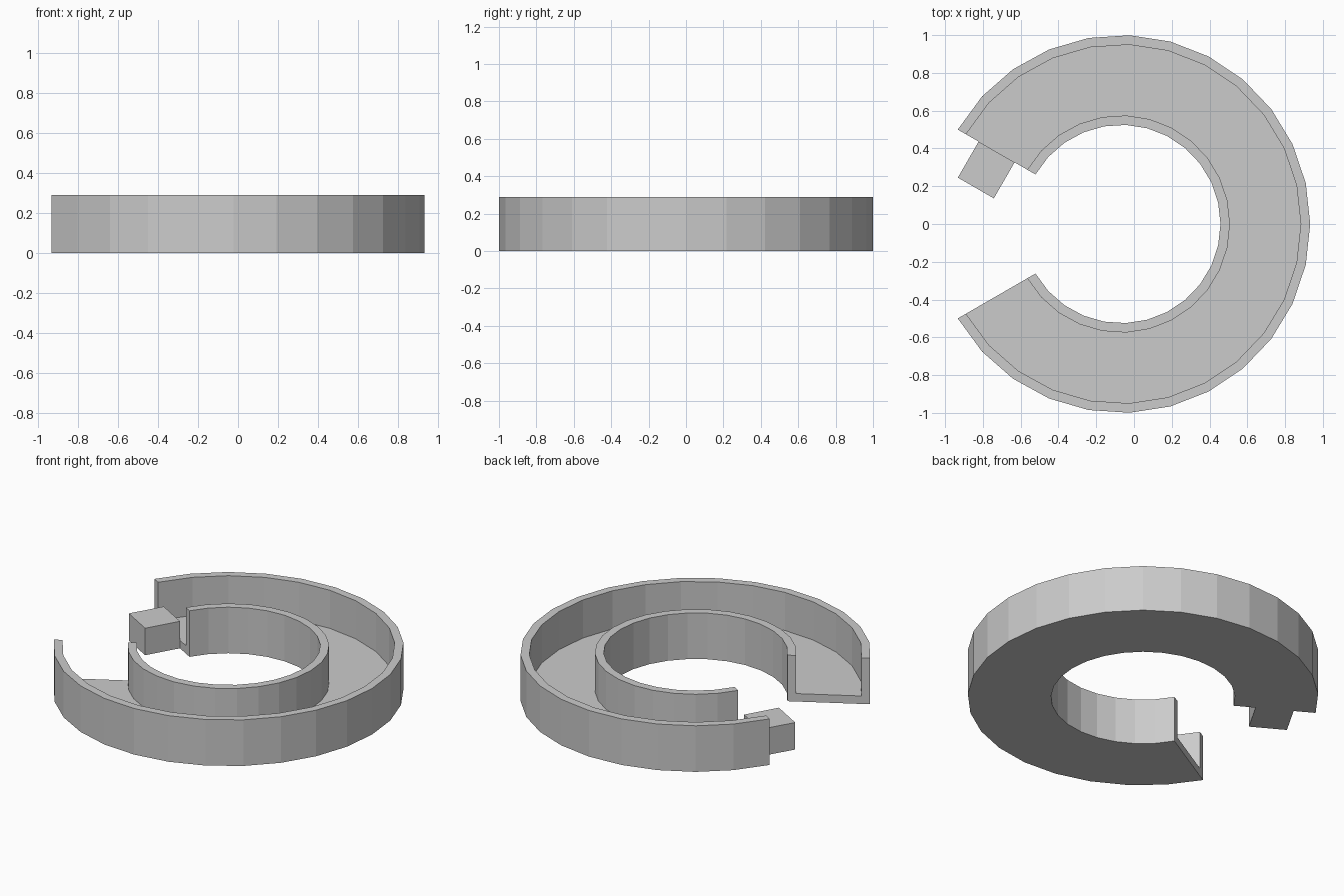
import bpy, bmesh, math
from mathutils import Vector

cube = bpy.data.objects.get("Cube")
if cube:
    bpy.data.objects.remove(cube, do_unlink=True)

CENTRE = Vector((-0.067, 0, 0))
R_OUT, R_IN, WALL, HEIGHT = 1.0, 0.525, 0.05, 0.29
SEGMENTS, END = 24, math.radians(150)

grey = bpy.data.materials.new("plain_grey")
grey.use_nodes = True
grey.diffuse_color = (0.6, 0.6, 0.6, 1)
grey.node_tree.nodes["Principled BSDF"].inputs["Base Color"].default_value = (0.6, 0.6, 0.6, 1)


def finish(bm, name):
    bmesh.ops.recalc_face_normals(bm, faces=bm.faces)
    mesh = bpy.data.meshes.new(name)
    bm.to_mesh(mesh)
    bm.free()
    mesh.materials.append(grey)
    obj = bpy.data.objects.new(name, mesh)
    bpy.context.collection.objects.link(obj)
    return obj


# Open ring-shaped channel: a U profile (radius, height) swept along the arc
profile = [(R_IN, 0), (R_OUT, 0), (R_OUT, HEIGHT), (R_OUT - WALL, HEIGHT),
           (R_OUT - WALL, WALL), (R_IN + WALL, WALL), (R_IN + WALL, HEIGHT), (R_IN, HEIGHT)]
bm = bmesh.new()
sections = []
for i in range(SEGMENTS + 1):
    a = -END + 2 * END * i / SEGMENTS
    sections.append([bm.verts.new(CENTRE + Vector((r * math.cos(a), r * math.sin(a), z)))
                     for r, z in profile])
n = len(profile)
for s, t in zip(sections, sections[1:]):
    for k in range(n):
        bm.faces.new((s[k], s[(k + 1) % n], t[(k + 1) % n], t[k]))
# End caps
bm.faces.new(sections[0])
bm.faces.new(sections[-1])
finish(bm, "ring_channel")

# Connector block projecting from the left-hand end of the gap
SIZE, BLOCK_H = 0.22, 0.17
radial = Vector((math.cos(END), math.sin(END), 0))
along = Vector((-math.sin(END), math.cos(END), 0))
middle = CENTRE + radial * (R_IN + R_OUT) / 2 + along * SIZE / 2
bm = bmesh.new()
bmesh.ops.create_cube(bm, size=1)
for v in bm.verts:
    v.co = (middle + radial * v.co.x * SIZE + along * v.co.y * SIZE
            + Vector((0, 0, (v.co.z + 0.5) * BLOCK_H)))
finish(bm, "connector_block")
